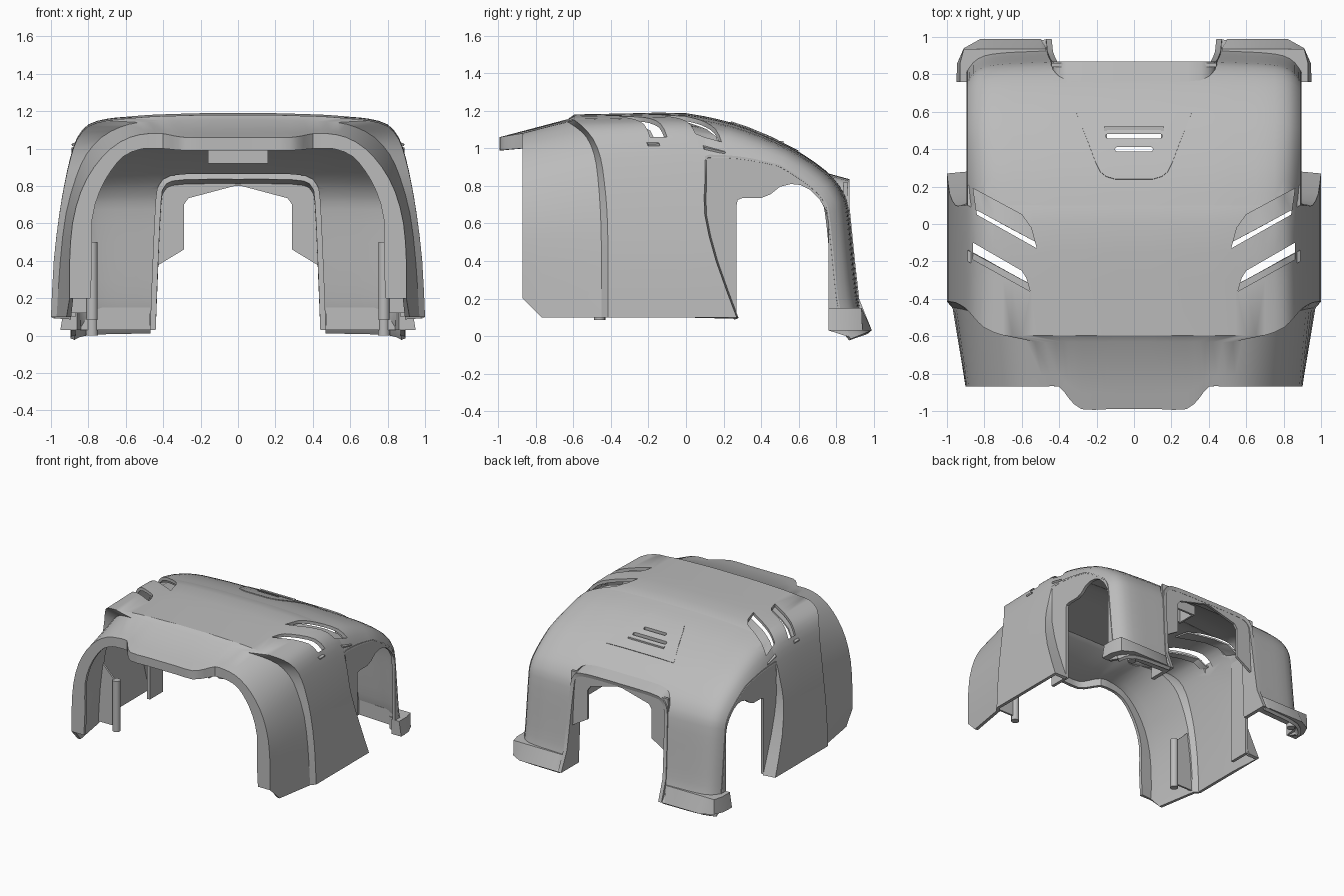
import bpy, bmesh, math
from mathutils import Vector

cube = bpy.data.objects.get("Cube")
if cube:
    bpy.data.objects.remove(cube, do_unlink=True)

grey = bpy.data.materials.new("plain grey")
grey.use_nodes = True
grey.diffuse_color = (0.5, 0.5, 0.5, 1)
grey.node_tree.nodes["Principled BSDF"].inputs["Base Color"].default_value = (0.5, 0.5, 0.5, 1)
parts = []


def make(name, verts, faces, fix=False):
    mesh = bpy.data.meshes.new(name)
    mesh.from_pydata([tuple(v) for v in verts], [], faces)
    if fix:
        bm = bmesh.new()
        bm.from_mesh(mesh)
        bmesh.ops.recalc_face_normals(bm, faces=bm.faces)
        bm.to_mesh(mesh)
        bm.free()
    mesh.materials.append(grey)
    obj = bpy.data.objects.new(name, mesh)
    bpy.context.collection.objects.link(obj)
    parts.append(obj)
    return obj


def apply(obj, mod):
    bpy.context.view_layer.objects.active = obj
    bpy.ops.object.modifier_apply(modifier=mod.name)


def sheet(name, rows, thickness):
    """Grid of points, rows running backwards and columns from +x to -x, thickened inwards."""
    n = len(rows[0])
    faces = [(i * n + j, i * n + n + j, i * n + n + j + 1, i * n + j + 1)
             for i in range(len(rows) - 1) for j in range(n - 1)]
    obj = make(name, [p for r in rows for p in r], faces)
    mod = obj.modifiers.new("thickness", "SOLIDIFY")
    mod.thickness, mod.offset = thickness, -1
    apply(obj, mod)
    return obj


def prism(name, outline, axis, lo, hi):
    place = {"x": lambda a, b, h: (h, a, b),
             "y": lambda a, b, h: (a, h, b),
             "z": lambda a, b, h: (a, b, h)}[axis]
    n = len(outline)
    verts = [place(a, b, h) for h in (lo, hi) for a, b in outline]
    faces = [tuple(range(n)), tuple(range(n, 2 * n))]
    faces += [(i, (i + 1) % n, (i + 1) % n + n, i + n) for i in range(n)]
    return make(name, verts, faces, True)


def cut(obj, cutters):
    for c in cutters:
        mod = obj.modifiers.new("cut", "BOOLEAN")
        mod.operation, mod.object, mod.solver = "DIFFERENCE", c, "EXACT"
        apply(obj, mod)


def cylinder(name, x, y, lo, hi, r):
    ring = [math.tau * k / 16 for k in range(16)]
    return prism(name, [(x + r * math.cos(a), y + r * math.sin(a)) for a in ring], "z", lo, hi)


def smooth(pts):
    """Insert one curved midpoint in each span."""
    pts = [Vector(p) for p in pts]
    out = []
    for i in range(len(pts) - 1):
        a, d = pts[max(i - 1, 0)], pts[min(i + 2, len(pts) - 1)]
        out += [pts[i], (9 * (pts[i] + pts[i + 1]) - a - d) / 16]
    return out + [pts[-1]]


def full(half):
    """Mirror a half section (outer edge to centre) into a whole one."""
    half = [Vector(p) for p in half]
    return half + [Vector((-p[0], *p[1:])) for p in half[-2::-1]]


def interp(v, pairs):
    pairs = sorted((p[0], p[1]) for p in pairs)
    for (a, fa), (b, fb) in zip(pairs, pairs[1:]):
        if v <= b:
            return fa + (fb - fa) * max(0, (v - a) / (b - a))
    return pairs[-1][1]


# Half sections of the shell, from lower edge to centre line (x, z)
visor_y = [-.87] * 9 + [-.93, -.99, -.99, -.99]
visor_in = [(.79, .2), (.78, .4), (.78, .62), (.74, .77), (.68, .88), (.61, .96), (.53, .995),
            (.48, 1), (.4, 1), (.35, .995), (.28, .99), (.14, .99), (0, .99)]
visor = [(.9, .2), (.9, .4), (.885, .6), (.84, .77), (.77, .9), (.68, 1), (.58, 1.06),
         (.48, 1.08), (.4, 1.08), (.35, 1.07), (.28, 1.06), (.14, 1.06), (0, 1.06)]
crease_y = [-.45, -.45, -.455, -.47, -.49, -.53, -.59] + [-.63] * 6
crease = [(.97, .1), (.95, .4), (.92, .65), (.865, .85), (.81, .97), (.73, 1.06), (.63, 1.115),
          (.53, 1.14), (.42, 1.145), (.35, 1.15), (.28, 1.15), (.14, 1.155), (0, 1.155)]
body = [(1, .1), (.985, .4), (.955, .65), (.925, .82), (.895, .95), (.86, 1.05), (.8, 1.12),
        (.7, 1.15), (.6, 1.16), (.48, 1.17), (.35, 1.175), (.17, 1.18), (0, 1.18)]
end_y = [.27, .16, .1] + [.1] * 10


def station(sec, ys, lift=0):
    """Lift raises only the upper part, so the lower edge stays level."""
    return [Vector((x, y, z + lift * min(1, max(0, z - .5) * 2))) for (x, z), y in zip(sec, ys)]


# Main shell: visor lip, recessed front, crease, flared body, rear edge wall
front = station(visor, visor_y)
step = station(crease, crease_y)
chamfer = [a.lerp(b, .24) for a, b in zip(front, step)]
chamfer[0].z = .1
end = station(body, end_y, -.01)
wall = [Vector((min(p.x, .895), p.y + .01, p.z - .004)) for p in end]
halves = [station(visor_in, visor_y), front, chamfer, step,
          station(body, [y + .035 for y in crease_y]),
          station(body, [-.3] * 13, .006), station(body, [-.15] * 13, .01),
          station(body, [0] * 13, .007), end, wall]
main_shell = sheet("main_shell", [smooth(full(h)) for h in halves], .025)

# Rear shell: the roof section swept over the back and down the legs
path = smooth([(.1, 1.17), (.25, 1.135), (.4, 1.08), (.55, 1.01), (.68, .93), (.79, .84), (.845, .76),
               (.87, .68), (.89, .5), (.91, .3), (.93, .15), (.96, .07), (.99, .03)])
section = [(x, 1.18 - z) for x, z in body[4:]]
rows, inset = [], []
for i, p in enumerate(path):
    t = (path[min(i + 1, len(path) - 1)] - path[max(i - 1, 0)]).normalized()
    n = Vector((t.y, -t.x)) if i else Vector((0, -1))
    if p.y < .2:
        n = Vector((-.93, -.37))
    scale = max(.52, 1 - i * .08)
    rows.append(smooth(full([(x, *(p + n * d * scale)) for x, d in section])))
    inset.append(p + n * section[0][1] * scale * .92)
rear_shell = sheet("rear_shell", rows, .025)
roof_line = [(-.42, 1.18), (-.15, 1.19), (0, 1.187)] + [(p.x, p.y) for p in path[:11]]


def roof(x, y):
    return interp(y, roof_line) + interp(abs(x), body) - 1.18


# Badge-shaped roof panel, slightly proud
widths = [(.24, .1), (.255, .15), (.28, .18), (.33, .205), (.45, .25), (.6, .31)]
panel_rows = []
for y, w in widths:
    xs = [w * k / 4 for k in range(4, -5, -1)]
    panel_rows.append([(x, y, roof(x, y) + .006) for x in xs])
roof_panel = sheet("roof_panel", panel_rows, .009)

# Rear opening cutter and the rim that lines it
arch = full(smooth([(.47, .03), (.455, .4), (.44, .7), (.42, .78), (.36, .825), (.2, .835), (0, .835)]))
opening = prism("opening_cutter", [(p.x, p.y + .03 if p.y > .1 else -.1) for p in arch], "y", .7, 1.2)
drop = [(p.y, p.x) for p in path]
sheet("rear_rim", [[(p.x, .76, p.y + .03 * (p.y > .1)) for p in arch],
                   [(p.x, max(.87, interp(p.y, drop)), p.y) for p in arch]], .03)

# Panel hanging inside the rear opening
half_panel = [(.44, .82), (.455, .36), (.29, .46), (.29, .7), (.265, .735)]
prism("rear_inner_panel", half_panel + [(.02, .8), (-.02, .8)] + [(-x, z) for x, z in half_panel[::-1]],
      "y", .84, .86)

# Roof slots and the duct under them
slots = []
for y, w in ((.47, .14), (.4, .09)):
    ends = [(s * w + s * .012 * math.cos(a), y + .012 * math.sin(a) * s)
            for s in (1, -1) for a in (-1.4, -.7, 0, .7, 1.4)]
    slots.append(prism("slot_cutter", ends, "z", .8, 1.3))
duct = [(.16, .35), (.16, .52), (-.16, .52), (-.16, .35)]
duct_box = prism("roof_duct", duct, "z", .92, 1.04)
duct_hole = prism("duct_cutter", [(x * .9, .435 + (y - .435) * .8) for x, y in duct], "z", .8, 1.3)
cut(duct_box, [duct_hole])

# Side vents: cut through the roof, with a sunken tray that leaves a slit
vent_outlines = [[(.86, .19), (.6, .05), (.55, -.02), (.52, -.13), (.84, .05)],
                 [(.86, -.1), (.6, -.25), (.575, -.29), (.555, -.36), (.86, -.19)]]
tray_edges = [((.89, .21), (.52, .01), (.89, .1), (.5, -.11)),
              ((.89, -.14), (.52, -.34), (.89, -.2), (.52, -.4))]
vents = []
for s in (1, -1):
    for outline, tray in zip(vent_outlines, tray_edges):
        vents.append(prism("vent_cutter", [(s * x, y) for x, y in outline], "z", .93, 1.3))
        a, b, c, d = [Vector(p) for p in tray]
        strip = []
        for p, q in ((c, d), (a, b)):
            pts = [p.lerp(q, k / 8) for k in range(9)]
            row = [(s * v.x, v.y, roof(min(v.x, .86), v.y) - .035) for v in pts]
            strip.append(row if s > 0 else row[::-1])
        sheet("vent_tray", strip, .012)

cut(main_shell, vents)
cut(rear_shell, [opening] + slots + [v for v in vents])
cut(roof_panel, slots)

# Wheel arch sides, feet and locating pins
wheel_arch = [(.76, .03), (.76, .6), (.745, .67), (.71, .73), (.66, .78), (.61, .805), (.56, .81),
              (.5, .795), (.45, .755), (.4, .735), (.3, .735), (.275, .725), (.27, .7), (.27, .1), (.1, .1)]
foot = [(.95, .76), (.945, .86), (.91, .94), (.82, .99), (.5, .99), (.47, .96),
        (.47, .9), (.84, .88), (.86, .76)]
for s, side in ((1, "left"), (-1, "right")):
    prism(side + "_wheel_arch", [tuple(p) for p in inset] + wheel_arch, "x", s * .87, s * .894)
    block = prism(side + "_rear_foot", [(s * x, y) for x, y in foot], "z", .03, .15)
    for v in block.data.vertices:
        if v.co.z > .1:
            v.co.y = min(v.co.y, .935)
            v.co.x = s * min(abs(v.co.x), .93)
    cylinder(side + "_rear_pin", s * .78, .905, 0, .1, .032)
    cylinder(side + "_front_post", s * .78, -.46, .085, .5, .03)
    prism(side + "_post_rib", [(s * .78, .12), (s * .96, .12), (s * .9, .6), (s * .8, .5)], "y", -.465, -.45)

# Remove cutters, then shade smoothly with sharp edges kept
for obj in [o for o in parts if "cutter" in o.name]:
    parts.remove(obj)
    bpy.data.objects.remove(obj, do_unlink=True)
bpy.ops.object.select_all(action="DESELECT")
for obj in parts:
    obj.select_set(True)
bpy.context.view_layer.objects.active = parts[0]
bpy.ops.object.shade_smooth_by_angle(angle=math.radians(32))
